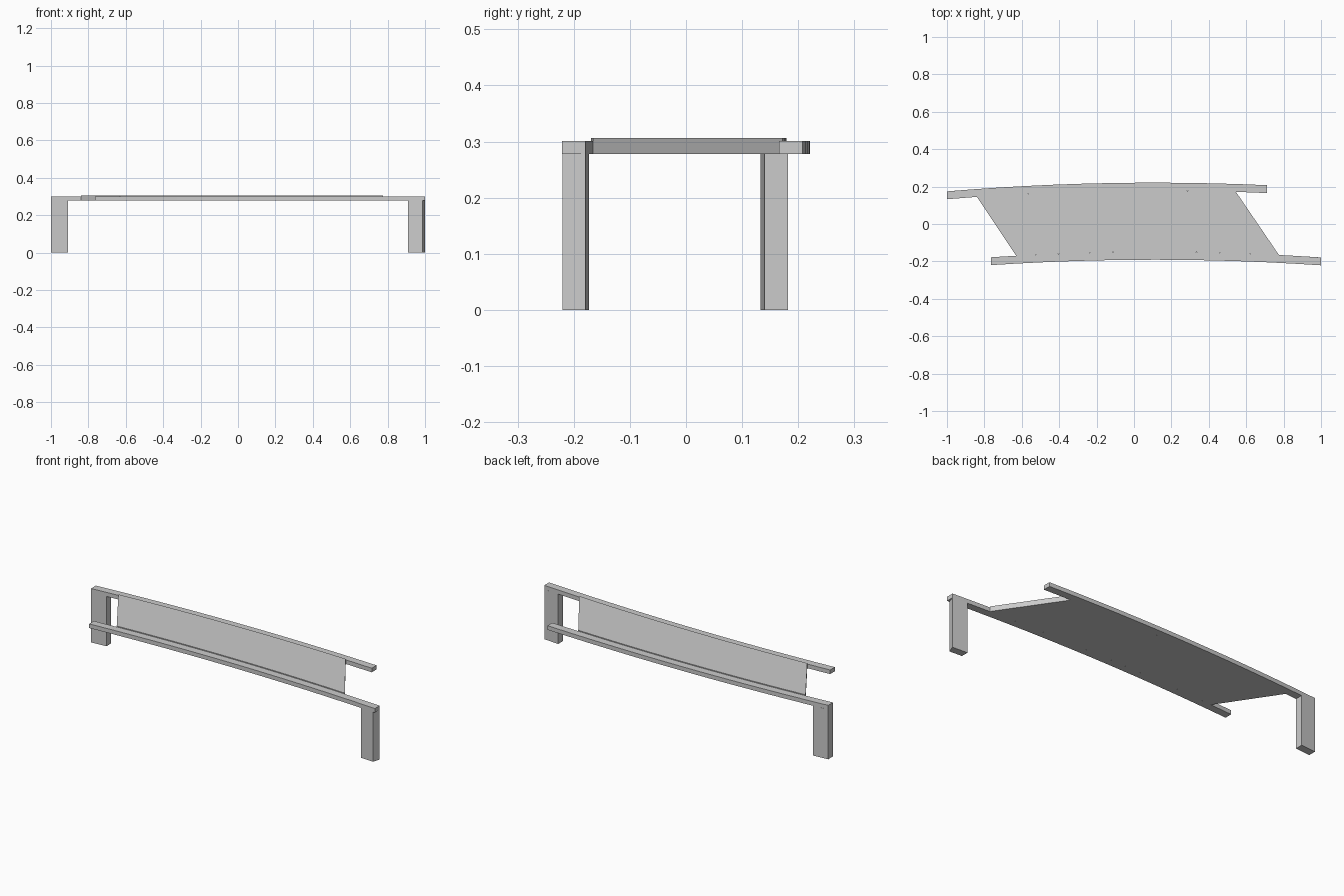
import bpy, bmesh

if "Cube" in bpy.data.objects:
    bpy.data.objects.remove(bpy.data.objects["Cube"])

ARC_X, ARC_2R = 0.11, 26.5          # bow of the deck in plan: crown position, twice the radius
BACK_OUT, FRONT_OUT, WIDTH = 0.221, -0.191, 0.042
Z_LOW, Z_BEAM, Z_DECK = 0.278, 0.301, 0.306


def arc(crown, x0, x1, n=12):
    """Points along a shallow plan arc whose highest y is crown."""
    xs = [x0 + (x1 - x0) * i / n for i in range(n + 1)]
    return [(x, crown - (x - ARC_X) ** 2 / ARC_2R) for x in xs]


def slab(name, front, back, z0, z1):
    """Solid strip between two matching plan lines."""
    bm = bmesh.new()
    rows = [[bm.verts.new((x, y, z)) for x, y in line]
            for line, z in ((front, z0), (front, z1), (back, z1), (back, z0))]
    for r in range(4):
        a, b = rows[r], rows[(r + 1) % 4]
        for i in range(len(a) - 1):
            bm.faces.new((a[i], a[i + 1], b[i + 1], b[i]))
    for i in (0, -1):
        bm.faces.new([row[i] for row in rows])
    bmesh.ops.recalc_face_normals(bm, faces=bm.faces)
    mesh = bpy.data.meshes.new(name)
    bm.to_mesh(mesh)
    bm.free()
    obj = bpy.data.objects.new(name, mesh)
    bpy.context.collection.objects.link(obj)
    return obj


# Curved edge beams
slab("back_beam", arc(BACK_OUT - WIDTH, -1, 0.71), arc(BACK_OUT, -1, 0.71), Z_LOW, Z_BEAM)
slab("front_beam", arc(FRONT_OUT, -0.765, 1), arc(FRONT_OUT + WIDTH, -0.765, 1), Z_LOW, Z_BEAM)

# Skewed deck between the beams, standing slightly proud
slab("deck", arc(FRONT_OUT + WIDTH, -0.63, 0.775), arc(BACK_OUT - WIDTH, -0.84, 0.545), Z_LOW, Z_DECK)

# Wall legs at two opposite corners
slab("back_leg", arc(BACK_OUT - WIDTH, -1, -0.91, 1), arc(BACK_OUT, -1, -0.91, 1), 0, Z_LOW)
slab("front_leg", arc(FRONT_OUT, 0.91, 0.986, 1), arc(FRONT_OUT + WIDTH, 0.91, 1, 1), 0, Z_LOW)
